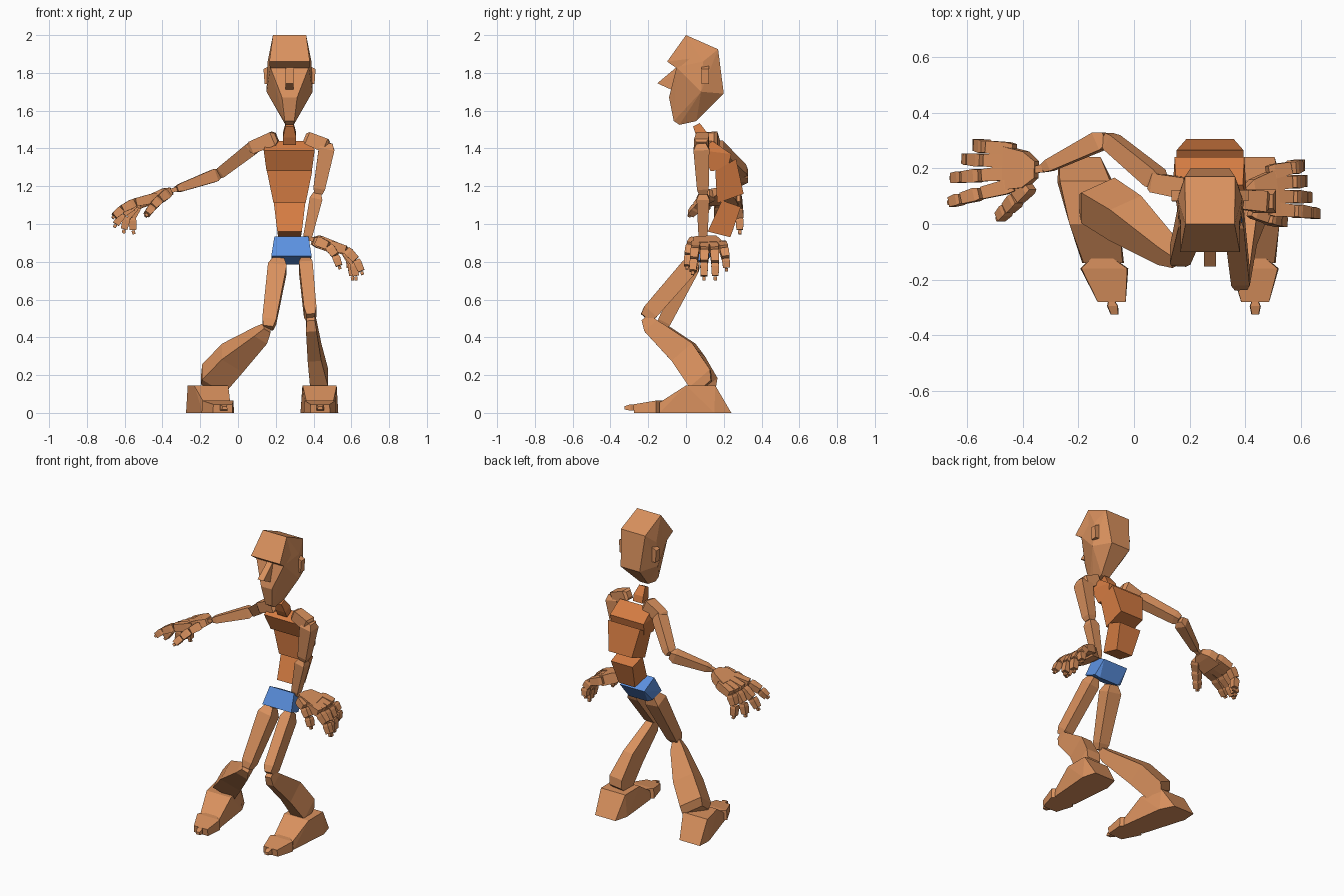
import bpy, bmesh
from mathutils import Vector as V


def material(name, rgb):
    m = bpy.data.materials.new(name)
    m.diffuse_color = (*rgb, 1)
    return m


TAN = material("tan", (0.70, 0.285, 0.112))
ORANGE = material("orange", (0.66, 0.20, 0.055))
BLUE = material("blue", (0.105, 0.28, 0.74))


def finish(name, bm, mat):
    bmesh.ops.recalc_face_normals(bm, faces=bm.faces)
    me = bpy.data.meshes.new(name)
    bm.to_mesh(me)
    bm.free()
    me.materials.append(mat)
    bpy.context.collection.objects.link(bpy.data.objects.new(name, me))


def hull(name, pts, mat=TAN):
    """Faceted solid around a few points."""
    bm = bmesh.new()
    for p in pts:
        bm.verts.new(p)
    bmesh.ops.convex_hull(bm, input=bm.verts)
    bmesh.ops.delete(bm, geom=[v for v in bm.verts if not v.link_faces], context='VERTS')
    bmesh.ops.dissolve_limit(bm, angle_limit=0.06, verts=bm.verts, edges=bm.edges)
    finish(name, bm, mat)


def slab(name, cx, profile, mat=TAN):
    """Symmetric solid from a side profile of (y, z, half width)."""
    hull(name, [(cx + s * w, y, z) for y, z, w in profile for s in (-1, 1)], mat)


def limb(name, rings, ref=(1, 0, 0), mat=TAN):
    """Square-section limb through rings of (centre, half width along ref, half depth)."""
    bm = bmesh.new()
    c = [V(r[0]) for r in rings]
    d = (c[-1] - c[0]).normalized()
    u = V(ref)
    u = (u - d * u.dot(d)).normalized()
    v = d.cross(u)
    loops = [[bm.verts.new(p + u * a * w + v * b * h)
              for a, b in ((-1, -1), (1, -1), (1, 1), (-1, 1))]
             for p, (_, w, h) in zip(c, rings)]
    bm.faces.new(loops[0])
    bm.faces.new(loops[-1])
    for l0, l1 in zip(loops, loops[1:]):
        for i in range(4):
            j = (i + 1) % 4
            bm.faces.new((l0[i], l0[j], l1[j], l1[i]))
    finish(name, bm, mat)


def bone(name, a, b, w0, w1, ref=(1, 0, 0), depth=1.0):
    """Tapered limb with a narrowed joint at both ends."""
    a, b = V(a), V(b)
    limb(name, [(a, w0 * .6, w0 * .6 * depth), (a.lerp(b, .12), w0, w0 * depth),
                (a.lerp(b, .9), w1, w1 * depth), (b, w1 * .7, w1 * .7 * depth)], ref)


def finger(name, base, knuckle, tip, r=.026):
    """Three boxes along a bent curve, ending in a small nail tip."""
    a, k, t = V(base), V(knuckle), V(tip)
    pts = [a * (1 - s) ** 2 + k * 2 * s * (1 - s) + t * s * s for s in (0, .40, .70, .94, 1)]
    for i in range(4):
        w = (r, r * .92, r * .8, r * .35)[i]
        p, q = pts[i], pts[i + 1]
        limb(f"{name}_{i + 1}", [(p, w * .85, w * .85), (p.lerp(q, .25), w, w),
                                 (p.lerp(q, .95), w * .85, w * .85)], (0, 1, 0))


# Head
CX = .273
slab("head", CX, [(0, 2.0, .088), (-.05, 1.83, .102), (-.09, 1.67, .04), (-.065, 1.545, .025),
                  (-.035, 1.525, .022), (.055, 1.545, .03), (.2, 1.69, .07), (.08, 1.70, .122),
                  (.09, 1.86, .116), (.17, 1.925, .09)])
slab("brow", CX, [(0, 2.0, .088), (-.10, 1.86, .107), (-.05, 1.825, .104), (.06, 1.88, .105)])
slab("nose", CX, [(-.05, 1.83, .02), (-.152, 1.745, .022), (-.075, 1.71, .022), (-.04, 1.8, .022)])
for side, s in (("right", -1), ("left", 1)):
    hull(side + "_ear", [(CX + s * x, y + dy, z) for x, z in ((.10, 1.74), (.132, 1.74), (.138, 1.82), (.10, 1.84))
                         for y, dy in ((.082, 0), (.122, 0))])

# Neck and spine blocks
limb("neck", [((CX, .10, 1.43), .035, .025), ((CX, .085, 1.47), .035, .03),
              ((CX, .055, 1.525), .022, .02)], mat=ORANGE)
slab("chest", CX - .002, [(.08, 1.39, .135), (.14, 1.44, .12), (.24, 1.37, .125),
                          (.22, 1.29, .115), (.13, 1.28, .12)], ORANGE)
slab("ribs", CX, [(.155, 1.28, .12), (.265, 1.345, .12), (.305, 1.16, .085), (.165, 1.11, .085)], ORANGE)
slab("waist", CX, [(.19, 1.125, .085), (.29, 1.09, .08), (.235, .93, .06), (.115, .96, .065)], ORANGE)
slab("hips", .283, [(.06, .935, .09), (.165, .88, .09), (.10, .785, .07),
                    (.005, .83, .107), (.09, .80, .10)], BLUE)

# Legs
bone("left_thigh", (.355, .05, .81), (.385, -.215, .505), .036, .033, depth=1.3)
bone("right_thigh", (.215, .045, .81), (.16, -.13, .45), .05, .037, depth=.95)
limb("left_shin", [((.385, -.215, .505), .022, .025), ((.388, -.185, .46), .028, .045),
                   ((.405, -.02, .32), .036, .072), ((.43, .075, .18), .048, .072),
                   ((.43, .10, .14), .046, .045)])
limb("right_shin", [((.155, -.13, .45), .022, .025), ((.12, -.10, .41), .042, .04),
                    ((-.03, .02, .29), .070, .07), ((-.13, .085, .18), .075, .068),
                    ((-.14, .10, .14), .07, .04)])


# Feet: body, front block and toe along a slightly turned axis
def foot(name, heel_x, toe_x):
    def place(pts):
        return [(heel_x + (toe_x - heel_x) * (.24 - y) / .52 + s * w, y, z)
                for y, z, w in pts for s in (-1, 1)]
    hull(name + "_foot", place([(.24, 0, .075), (.15, 0, .100), (-.14, 0, .075), (.155, .145, .09),
                                (0, .145, .09), (-.14, .055, .07)]))
    hull(name + "_front_foot", place([(-.12, 0, .04), (-.16, 0, .086), (-.275, 0, .052), (-.12, .065, .035),
                                      (-.16, .065, .082), (-.28, .045, .05)]))
    hull(name + "_toe", place([(-.275, .012, .012), (-.295, .012, .02), (-.325, .018, .014),
                               (-.275, .045, .01), (-.295, .045, .018), (-.325, .035, .012)]))


foot("left", .43, .435)
foot("right", -.195, -.08)

# Arms
Y = (0, 1, 0)
bone("right_collar", (.205, .125, 1.46), (.06, .15, 1.40), .038, .034, Y)
bone("right_upper_arm", (.10, .145, 1.42), (-.10, .31, 1.265), .036, .03, Y)
bone("right_forearm", (-.10, .31, 1.265), (-.325, .20, 1.185), .034, .022, Y)
bone("left_collar", (.355, .09, 1.46), (.475, .08, 1.41), .034, .038, Y)
bone("left_upper_arm", (.475, .08, 1.43), (.425, .09, 1.16), .042, .031)
bone("left_forearm", (.42, .09, 1.165), (.365, .09, .915), .034, .024)

# Hands: wrist, palm, then fingers by base y and tip
limb("right_wrist", [((-.325, .20, 1.185), .015, .012), ((-.355, .195, 1.175), .012, .012)], Y)
limb("right_palm", [((-.35, .195, 1.175), .03, .02), ((-.39, .195, 1.16), .065, .03),
                    ((-.46, .20, 1.125), .078, .032)], Y)
for n, y, k, t in (("index", .14, .10, (-.665, .075, 1.03)), ("middle", .185, .17, (-.655, .165, .98)),
                   ("ring", .225, .23, (-.605, .235, .95)), ("little", .265, .285, (-.55, .285, .945))):
    finger("right_" + n, (-.43, y, 1.14), (-.60, k, 1.12), t)
finger("right_thumb", (-.375, .14, 1.16), (-.43, .08, 1.13), (-.49, .015, 1.04))

limb("left_wrist", [((.37, .09, .925), .015, .012), ((.41, .09, .915), .012, .012)], Y)
limb("left_palm", [((.395, .095, .91), .03, .02), ((.43, .10, .905), .06, .034),
                   ((.51, .115, .875), .08, .032)], Y)
for n, y, k, t in (("index", .055, .045, (.66, .035, .73)), ("middle", .10, .097, (.625, .095, .70)),
                   ("ring", .145, .155, (.605, .155, .70)), ("little", .185, .21, (.59, .215, .75))):
    finger("left_" + n, (.48, y, .89), (.62, k, .885), t)
finger("left_thumb", (.42, .05, .91), (.51, .01, .90), (.54, .005, .76))
